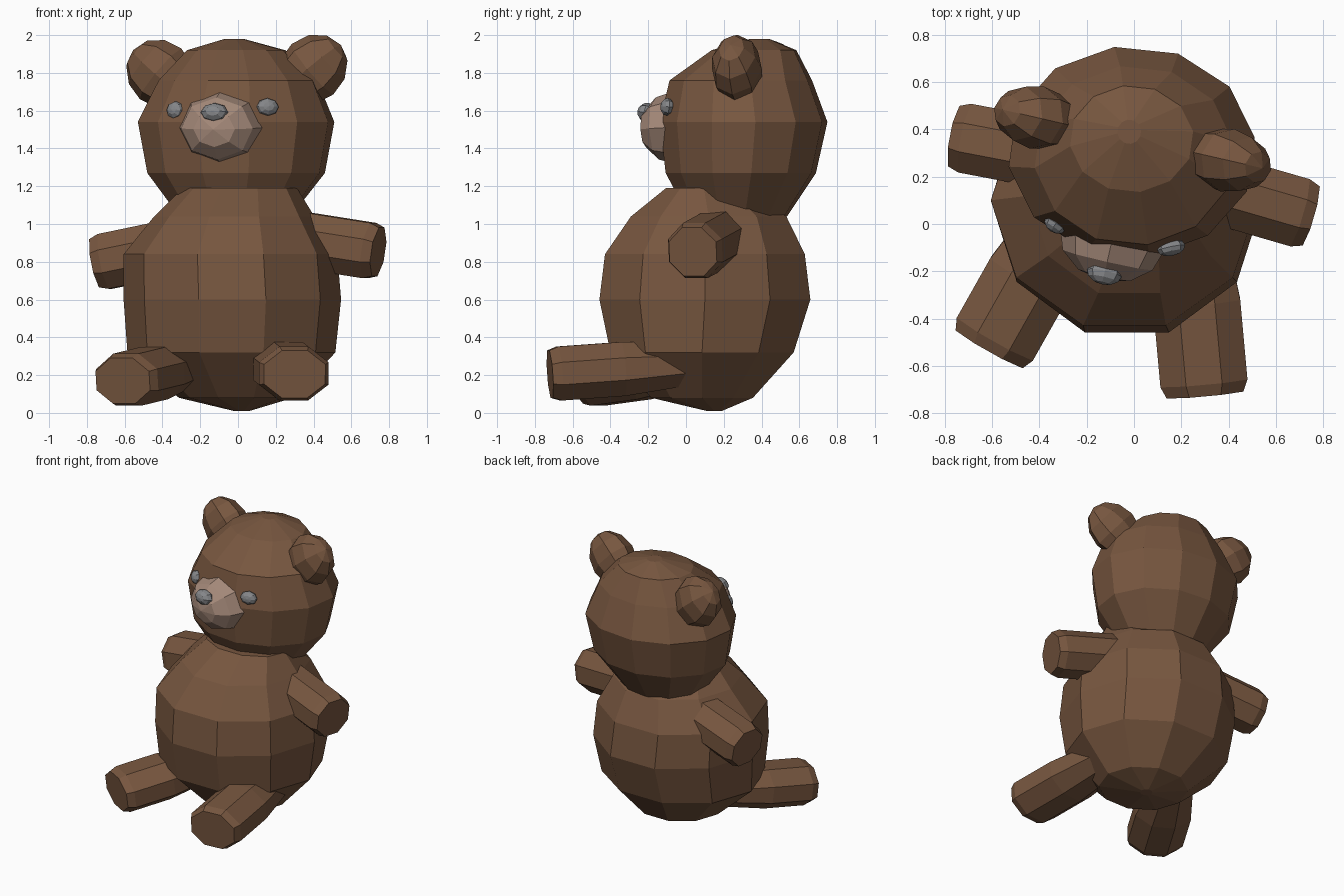
import bpy, bmesh, math
from mathutils import Vector, Matrix

if "Cube" in bpy.data.objects:
    bpy.data.objects.remove(bpy.data.objects["Cube"])


def material(name, rgb):
    m = bpy.data.materials.new(name)
    m.diffuse_color = (*rgb, 1)
    m.use_nodes = True
    m.node_tree.nodes["Principled BSDF"].inputs["Base Color"].default_value = m.diffuse_color
    return m


BROWN = material("brown fur", (0.185, 0.094, 0.050))
TAN = material("tan muzzle", (0.38, 0.255, 0.195))
GREY = material("grey button", (0.235, 0.24, 0.25))


def finish(name, bm, mat):
    bmesh.ops.recalc_face_normals(bm, faces=bm.faces)
    me = bpy.data.meshes.new(name)
    bm.to_mesh(me)
    bm.free()
    me.materials.append(mat)
    ob = bpy.data.objects.new(name, me)
    bpy.context.collection.objects.link(ob)
    return ob


def loft(name, rings, mat):
    """Skin a list of point rings and cap both ends."""
    bm = bmesh.new()
    vs = [[bm.verts.new(p) for p in r] for r in rings]
    n = len(vs[0])
    for a, b in zip(vs, vs[1:]):
        for i in range(n):
            j = (i + 1) % n
            bm.faces.new((a[i], a[j], b[j], b[i]))
    bm.faces.new(vs[0])
    bm.faces.new(vs[-1])
    return finish(name, bm, mat)


def stuffed(name, levels, turn, n):
    """Rounded form from levels of (z, x min, x max, y min, y max)."""
    rings = []
    for z, x0, x1, y0, y1 in levels:
        rx, ry = (x1 - x0) / 2 * 1.01, (y1 - y0) / 2 * 1.03
        rings.append([((x0 + x1) / 2 + rx * math.cos(t),
                       (y0 + y1) / 2 + ry * math.sin(t), z)
                      for t in (turn + math.tau * i / n for i in range(n))])
    return loft(name, rings, BROWN)


def frame(d):
    """Side, up and forward unit vectors for a direction."""
    d = Vector(d).normalized()
    side = d.cross(Vector((0, 0, 1))).normalized()
    return side, side.cross(d), d


def limb(name, start, end, rs, ru, taper=1.0, n=8):
    start, end = Vector(start), Vector(end)
    side, up, d = frame(end - start)
    rings = []
    for c, s in ((start, taper), (start.lerp(end, 0.5), 1.0),
                 (end - d * 0.05, 1.0), (end, 0.88)):
        rings.append([c + side * (rs * s * math.cos(t)) + up * (ru * s * math.sin(t))
                      for t in (math.tau * (i + 0.5) / n for i in range(n))])
    return loft(name, rings, BROWN)


def ball(name, centre, radii, pole, mat, segs=8, rows=6):
    """Ellipsoid; radii are along side, up and pole directions."""
    bm = bmesh.new()
    bmesh.ops.create_uvsphere(bm, u_segments=segs, v_segments=rows, radius=1)
    rot = Matrix(frame(pole)).transposed().to_4x4()
    bmesh.ops.transform(bm, verts=bm.verts, matrix=Matrix.Translation(centre)
                        @ rot @ Matrix.Diagonal((*radii, 1)))
    return finish(name, bm, mat)


# Body and head
stuffed("body", [(0.01, -0.02, 0.06, 0.11, 0.19), (0.08, -0.31, 0.29, -0.19, 0.36),
                 (0.32, -0.58, 0.51, -0.41, 0.58), (0.60, -0.60, 0.54, -0.47, 0.67),
                 (0.84, -0.60, 0.52, -0.44, 0.64), (1.04, -0.44, 0.40, -0.30, 0.54),
                 (1.19, -0.29, 0.31, -0.11, 0.30)], 0, 10)
stuffed("head", [(1.04, -0.31, 0.28, 0.02, 0.53), (1.27, -0.48, 0.46, -0.10, 0.68),
                 (1.54, -0.53, 0.51, -0.13, 0.74), (1.76, -0.42, 0.42, -0.08, 0.66),
                 (1.92, -0.27, 0.25, 0.14, 0.58), (1.98, -0.07, 0.03, 0.34, 0.44)],
        math.radians(8), 12)

# Ears, leaning outward
ball("left_ear", (-0.41, 0.45, 1.795), (0.135, 0.175, 0.195), (-0.7, 0.16, 0.6), BROWN)
ball("right_ear", (0.395, 0.27, 1.82), (0.135, 0.175, 0.20), (0.7, -0.16, 0.6), BROWN)

# Face, turned slightly sideways
ball("muzzle", (-0.092, -0.065, 1.51), (0.225, 0.19, 0.18), (-0.22, -0.97, -0.05), TAN)
ball("nose", (-0.125, -0.207, 1.59), (0.075, 0.052, 0.05), (-0.22, -0.97, 0.2), GREY)
ball("left_eye", (-0.332, 0.0, 1.602), (0.05, 0.048, 0.037), (-0.55, -0.83, 0.1), GREY)
ball("right_eye", (0.157, -0.10, 1.62), (0.06, 0.047, 0.035), (0.2, -0.97, 0.1), GREY)

# Arms and legs
limb("right_arm", (0.28, 0.17, 0.925), (0.742, 0.036, 0.852), 0.16, 0.16)
limb("left_arm", (-0.28, 0.28, 0.89), (-0.752, 0.37, 0.792), 0.16, 0.16)
limb("right_leg", (0.23, 0.05, 0.26), (0.30, -0.72, 0.205), 0.20, 0.155, 0.75)
limb("left_leg", (-0.28, 0.06, 0.25), (-0.61, -0.525, 0.17), 0.20, 0.15, 0.75)
